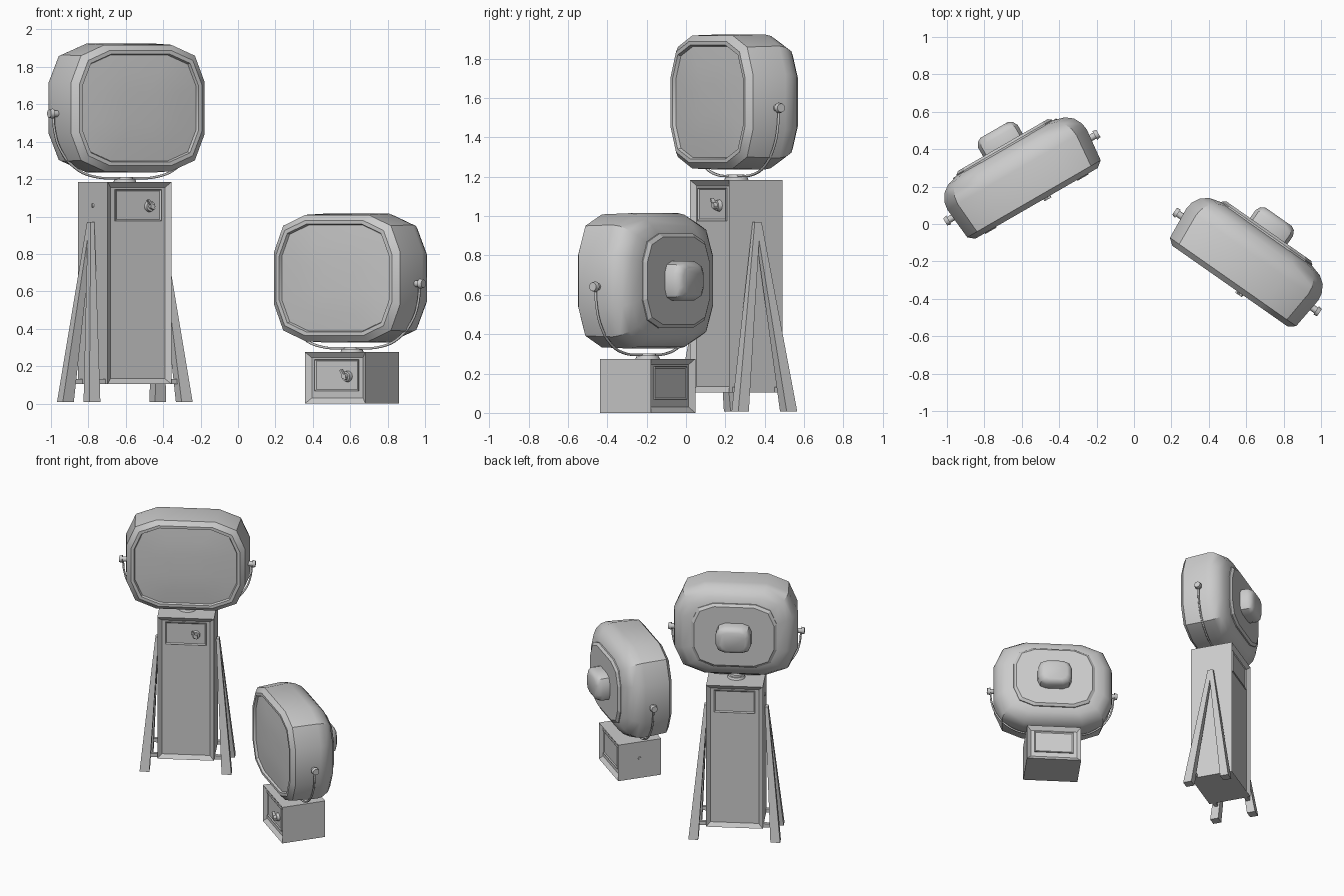
import bpy, bmesh, math
from mathutils import Matrix, Vector

cube = bpy.data.objects.get("Cube")
if cube:
    bpy.data.objects.remove(cube)

grey = bpy.data.materials.new("plain_grey")
grey.use_nodes = True
colour = (0.6, 0.6, 0.6, 1)
grey.diffuse_color = colour
grey.node_tree.nodes["Principled BSDF"].inputs["Base Color"].default_value = colour


def finish(name, bm, place, smooth=None):
    bmesh.ops.recalc_face_normals(bm, faces=bm.faces)
    mesh = bpy.data.meshes.new(name)
    bm.to_mesh(mesh)
    bm.free()
    mesh.materials.append(grey)
    obj = bpy.data.objects.new(name, mesh)
    bpy.context.collection.objects.link(obj)
    obj.matrix_world = place
    if smooth:
        bpy.ops.object.select_all(action='DESELECT')
        obj.select_set(True)
        bpy.context.view_layer.objects.active = obj
        bpy.ops.object.shade_smooth_by_angle(angle=math.radians(smooth))
    return obj


def loft(name, rings, place, smooth=None):
    """Skin a list of equal-length rings and cap both ends."""
    bm = bmesh.new()
    rows = [[bm.verts.new(p) for p in ring] for ring in rings]
    n = len(rows[0])
    for a, b in zip(rows, rows[1:]):
        for i in range(n):
            j = (i + 1) % n
            bm.faces.new((a[i], a[j], b[j], b[i]))
    bm.faces.new(rows[0])
    bm.faces.new(rows[-1])
    return finish(name, bm, place, smooth)


def rounded(hw, hh, y, fx=0.5, fz=0.59):
    """Rounded rectangle ring facing y, two segments per corner."""
    pts = []
    for k, (sx, sz) in enumerate([(1, 1), (-1, 1), (-1, -1), (1, -1)]):
        for s in range(3):
            a = math.radians(90 * k + 45 * s)
            pts.append((sx * hw * (1 - fx) + hw * fx * math.cos(a), y,
                        sz * hh * (1 - fz) + hh * fz * math.sin(a)))
    return pts


def box(name, x, y, z, place, inset=None):
    """Box from ranges; inset = (thickness, depth) on front and back faces."""
    bm = bmesh.new()
    bmesh.ops.create_cube(bm, size=1)
    size = Vector((x[1] - x[0], y[1] - y[0], z[1] - z[0]))
    mid = Vector((x[1] + x[0], y[1] + y[0], z[1] + z[0])) / 2
    for v in bm.verts:
        v.co = Vector(a * b for a, b in zip(v.co, size)) + mid
    bm.normal_update()
    if inset:
        ends = [f for f in bm.faces if abs(f.normal.y) > 0.9]
        bmesh.ops.inset_individual(bm, faces=ends, thickness=inset[0], depth=inset[1])
    return finish(name, bm, place)


def cone(name, centre, axis, r1, r2, depth, place, sides=16):
    bm = bmesh.new()
    turn = Vector((0, 0, 1)).rotation_difference(Vector(axis)).to_matrix().to_4x4()
    bmesh.ops.create_cone(bm, cap_ends=True, segments=sides, radius1=r1, radius2=r2,
                          depth=depth, matrix=Matrix.Translation(centre) @ turn)
    return finish(name, bm, place, 40)


def make_head(tag, place):
    # housing: rim, sides and rounded back
    housing = [(0.352, 0.283, -0.148), (0.358, 0.289, -0.168), (0.378, 0.308, -0.168),
               (0.412, 0.338, -0.14), (0.43, 0.344, 0.04), (0.424, 0.336, 0.08),
               (0.40, 0.312, 0.125), (0.36, 0.28, 0.155), (0.29, 0.22, 0.175)]
    loft(tag + "_housing", [rounded(*r) for r in housing], place, 35)
    # gently domed front pane
    pane = [(0.352, 0.283, -0.145), (0.352, 0.283, -0.152), (0.24, 0.19, -0.161),
            (0.12, 0.095, -0.165)]
    loft(tag + "_front_pane", [rounded(*r) for r in pane], place, 35)
    # back cover and its block
    cover = [(0.295, 0.24, 0.15), (0.295, 0.24, 0.178), (0.277, 0.222, 0.192)]
    loft(tag + "_back_cover", [rounded(*r) for r in cover], place)
    block = [(0.122, 0.1, 0.18), (0.122, 0.1, 0.245), (0.108, 0.088, 0.272),
             (0.085, 0.068, 0.285)]
    loft(tag + "_back_block", [rounded(*r) for r in block], place, 35)
    # pivots
    for side, s in (("left", 1), ("right", -1)):
        cone(f"{tag}_pivot_{side}", (s * 0.44, -0.01, -0.03), (s, 0, 0), 0.018, 0.018, 0.04, place)
        cone(f"{tag}_pivot_cap_{side}", (s * 0.462, -0.01, -0.03), (s, 0, 0), 0.027, 0.022, 0.022, place)
    # cradle arm
    half = [(0.447, -0.03), (0.44, -0.12), (0.402, -0.225), (0.31, -0.322), (0.2, -0.366)]
    path = half + [(0, -0.374)] + [(-x, z) for x, z in reversed(half)]
    curve = bpy.data.curves.new(tag + "_cradle_arm", 'CURVE')
    curve.dimensions = '3D'
    curve.bevel_depth = 0.007
    curve.bevel_resolution = 1
    curve.resolution_u = 5
    spline = curve.splines.new('BEZIER')
    spline.bezier_points.add(len(path) - 1)
    for p, (x, z) in zip(spline.bezier_points, path):
        p.co = (x, -0.01, z)
        p.handle_left_type = p.handle_right_type = 'AUTO'
    curve.materials.append(grey)
    arm = bpy.data.objects.new(tag + "_cradle_arm", curve)
    bpy.context.collection.objects.link(arm)
    arm.matrix_world = place


def make_stand(tag, bottom, top, place):
    # cabinet with sunken front and back
    box(tag + "_cabinet", (-0.197, 0.197), (-0.158, 0.158), (bottom, top), place, (0.042, -0.021))
    # raised control plates
    for name, s in (("front", -1), ("back", 1)):
        y = sorted((s * 0.13, s * 0.146))
        box(f"{tag}_{name}_plate", (-0.142, 0.142), y, (top - 0.208, top - 0.04), place, (0.012, -0.006))
    # dial with pointer
    z = top - 0.13
    cone(tag + "_dial", (0.07, -0.15, z), (0, -1, 0), 0.03, 0.026, 0.02, place)
    cone(tag + "_dial_stem", (0.07, -0.165, z), (0, -1, 0), 0.016, 0.014, 0.03, place)
    tilt = place @ Matrix.Translation((0.07, -0.17, z)) @ Matrix.Rotation(math.radians(-35), 4, 'Y')
    box(tag + "_dial_pointer", (-0.005, 0.005), (-0.01, 0.01), (-0.02, 0.042), tilt)
    # side button and turntable
    cone(tag + "_side_button", (-0.199, 0, top - 0.125), (-1, 0, 0), 0.013, 0.01, 0.01, place, 10)
    cone(tag + "_turntable", (0, 0, top + 0.007), (0, 0, 1), 0.063, 0.055, 0.018, place, 20)
    cone(tag + "_turntable_hub", (0, 0, top + 0.02), (0, 0, 1), 0.045, 0.04, 0.015, place, 20)


def make_legs(place):
    def square(x, y, z, tx, ty):
        return [(x + a * tx, y + b * ty, z) for a, b in ((-1, -1), (1, -1), (1, 1), (-1, 1))]
    for side, s in (("left", 1), ("right", -1)):
        for end, e in (("front", -1), ("back", 1)):
            loft(f"leg_{end}_{side}", [square(s * 0.285, e * 0.142, 0.008, 0.034, 0.031),
                                       square(s * 0.211, e * 0.004, 0.97, 0.011, 0.016)], place)
    # cross bars
    for end, y in (("front", -0.122), ("back", 0.122)):
        box("cross_bar_" + end, (-0.275, 0.275), (y - 0.013, y + 0.013), (0.104, 0.132), place)


# tall unit on legs, and low unit
for tag, x, y, angle, bottom, top in (("tall", -0.605, 0.256, 30, 0.104, 1.184),
                                      ("low", 0.61, -0.195, -35, 0, 0.275)):
    place = Matrix.Translation((x, y, 0)) @ Matrix.Rotation(math.radians(angle), 4, 'Z')
    make_stand(tag, bottom, top, place)
    make_head(tag, place @ Matrix.Translation((0, 0, top + 0.396)))
    if bottom:
        make_legs(place)
